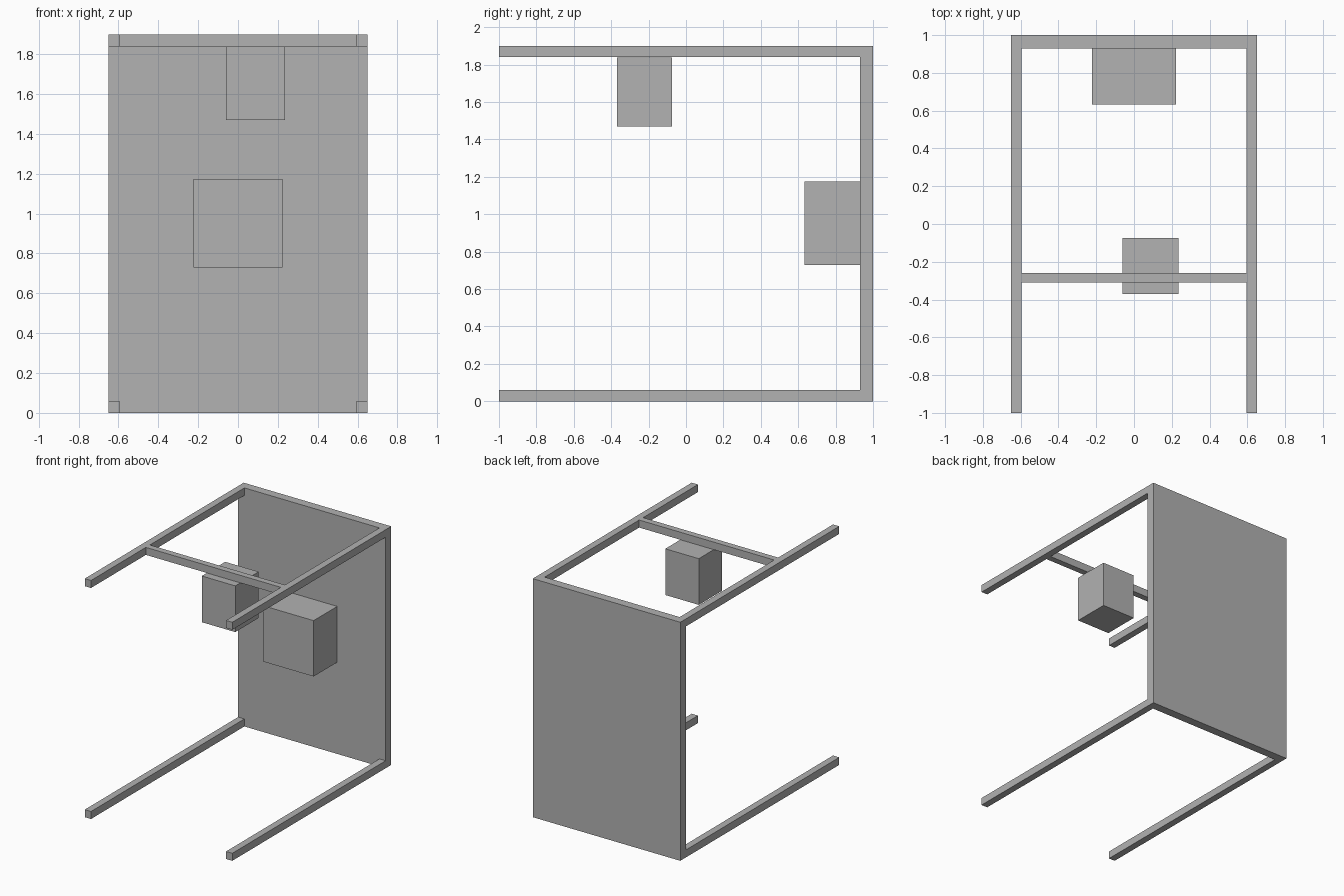
import bpy

cube = bpy.data.objects.get("Cube")
if cube:
    bpy.data.objects.remove(cube, do_unlink=True)

# Single grey material
grey = bpy.data.materials.new("plain grey")
grey.use_nodes = True
colour = (0.445, 0.445, 0.445, 1)
grey.diffuse_color = colour
grey.node_tree.nodes["Principled BSDF"].inputs["Base Color"].default_value = colour


def box(name, x, y, z):
    """Box spanning the given (low, high) range on each axis."""
    spans = (x, y, z)
    bpy.ops.mesh.primitive_cube_add(size=1, location=[(a + b) / 2 for a, b in spans])
    obj = bpy.context.object
    obj.name = name
    obj.scale = [b - a for a, b in spans]
    bpy.ops.object.transform_apply(location=False, rotation=False, scale=True)
    obj.data.materials.append(grey)
    return obj


HALF_W, INNER_W = 0.65, 0.595
HEIGHT, BAR = 1.90, 0.06
WALL_Y = 0.93

# Back wall
box("back_panel", (-HALF_W, HALF_W), (WALL_Y, 1), (0, HEIGHT))

# Four rails reaching forward from the wall corners
for side, x in (("left", (INNER_W, HALF_W)), ("right", (-HALF_W, -INNER_W))):
    for level, z in (("bottom", (0, BAR)), ("top", (HEIGHT - BAR, HEIGHT))):
        box(f"{level}_{side}_rail", x, (-1, WALL_Y), z)

# Crossbar between the top rails, with a block hanging under it
box("crossbar", (-INNER_W, INNER_W), (-0.31, -0.26), (HEIGHT - BAR, HEIGHT))
box("hanging_block", (-0.06, 0.235), (-0.37, -0.075), (1.47, 1.838))

# Block mounted on the wall
box("wall_block", (-0.223, 0.223), (0.633, WALL_Y), (0.73, 1.175))
